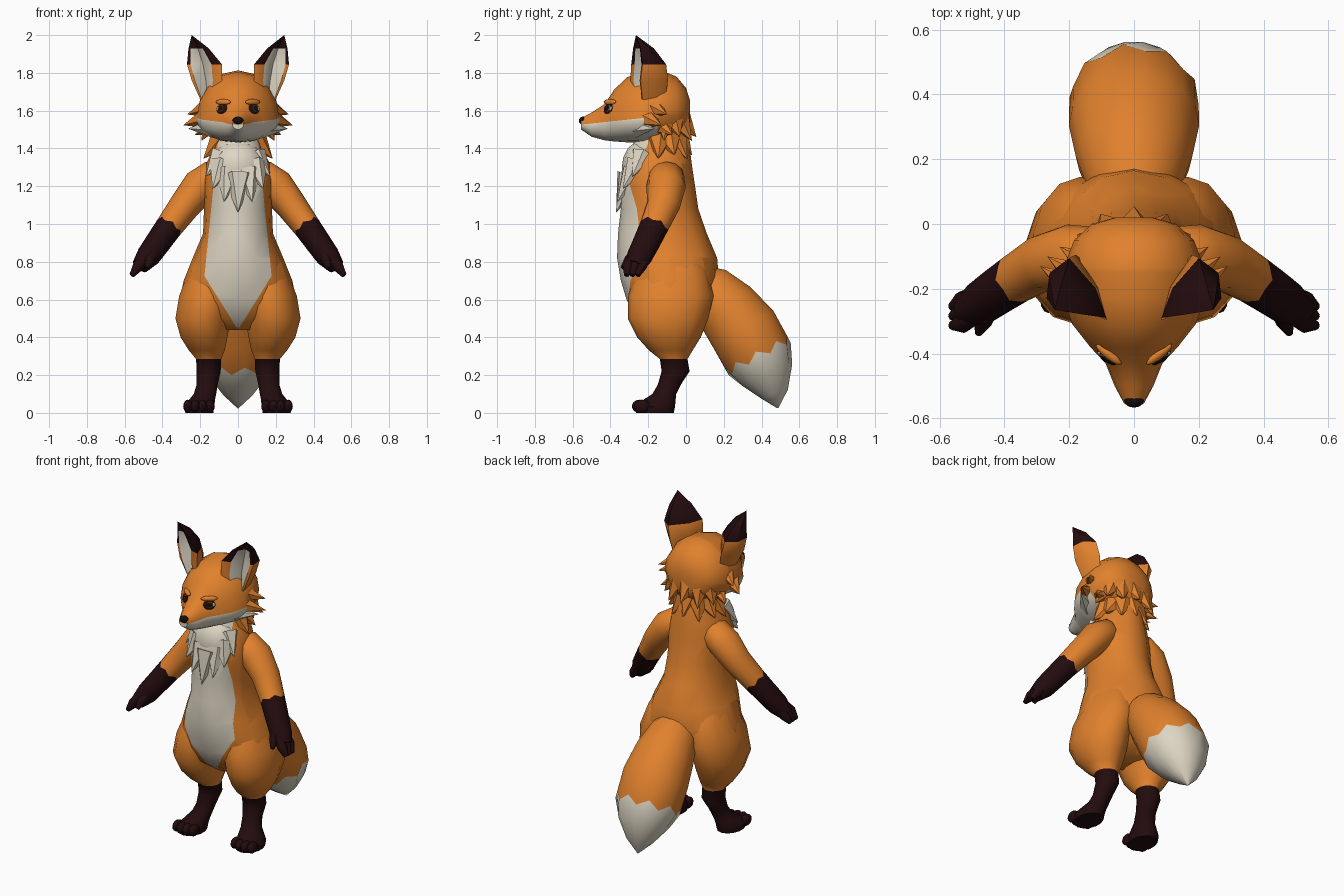
import bpy, bmesh
from math import sin, cos, pi, radians
from mathutils import Vector, Matrix
from mathutils.bvhtree import BVHTree

if "Cube" in bpy.data.objects:
    bpy.data.objects.remove(bpy.data.objects["Cube"])


def material(name, rgb):
    m = bpy.data.materials.new(name)
    m.use_nodes = True
    col = (*rgb, 1)
    m.diffuse_color = col
    bsdf = m.node_tree.nodes["Principled BSDF"]
    bsdf.inputs["Base Color"].default_value = col
    bsdf.inputs["Roughness"].default_value = 0.9
    return m


ORANGE = material("orange fur", (0.75, 0.22, 0.026))
CREAM = material("cream fur", (0.73, 0.67, 0.55))
DARK = material("dark brown fur", (0.017, 0.0035, 0.0042))
AMBER = material("amber iris", (0.22, 0.09, 0.025))
BLACK = material("black nose", (0.006, 0.004, 0.004))
SIDES = ((1, "left"), (-1, "right"))


def finish(name, bm, mats, angle=0.8):
    bmesh.ops.recalc_face_normals(bm, faces=bm.faces[:])
    me = bpy.data.meshes.new(name)
    for m in mats:
        me.materials.append(m)
    bm.to_mesh(me)
    bm.free()
    for p in me.polygons:
        p.use_smooth = True
    me.set_sharp_from_angle(angle=angle)
    ob = bpy.data.objects.new(name, me)
    bpy.context.scene.collection.objects.link(ob)
    return ob


def loft(name, rings, mats, rule=lambda c, row, col: 0, cuts=()):
    """Skin closed rings; rule picks the colour from centre, row and column."""
    bm = bmesh.new()
    rows = [[bm.verts.new(p) for p in ring] for ring in rings]
    n = len(rows[0])
    for r in range(len(rows) - 1):
        for c in range(n):
            d = (c + 1) % n
            f = bm.faces.new((rows[r][c], rows[r][d], rows[r + 1][d], rows[r + 1][c]))
            f.material_index = r * 64 + c
    bm.faces.new(rows[0]).material_index = 63
    bm.faces.new(rows[-1]).material_index = (len(rows) - 2) * 64 + 63
    bmesh.ops.remove_doubles(bm, verts=bm.verts[:], dist=0.0001)
    for co, no in cuts:
        bmesh.ops.bisect_plane(bm, geom=bm.verts[:] + bm.edges[:] + bm.faces[:],
                               plane_co=co, plane_no=no)
    for f in bm.faces:
        row, col = divmod(f.material_index, 64)
        f.material_index = rule(f.calc_center_median(), row, col)
    return finish(name, bm, mats)


def level_ring(z, x, y, rx, ry, n=16):
    return [(x + rx * sin(2 * pi * i / n), y - ry * cos(2 * pi * i / n), z) for i in range(n)]


def tube_rings(points, radii, ref, n=10, zig_row=None, zig=0.0, wide=1.0):
    pts = [Vector(p) for p in points]
    rings = []
    for k, (p, r) in enumerate(zip(pts, radii)):
        t = (pts[min(k + 1, len(pts) - 1)] - pts[max(k - 1, 0)]).normalized()
        a = (Vector(ref) - t * t.dot(Vector(ref))).normalized()
        b = t.cross(a)
        ring = []
        for i in range(n):
            w = 2 * pi * i / n
            shift = t * (zig if i % 2 else -zig) if k == zig_row else Vector()
            ring.append(p + a * cos(w) * r * wide + b * sin(w) * r + shift)
        rings.append(ring)
    return rings


def blob(name, loc, scale, mat, rot=None):
    bm = bmesh.new()
    m = Matrix.LocRotScale(Vector(loc), rot, Vector(scale))
    bmesh.ops.create_uvsphere(bm, u_segments=12, v_segments=8, radius=1, matrix=m)
    return finish(name, bm, [mat])


def fur(name, tufts, mat, mirror=True):
    """Pointed tufts given as base, tip, base radius."""
    bm = bmesh.new()
    for s in (1, -1) if mirror else (1,):
        for base, tip, r in tufts:
            b, t = (Vector((s * p[0], p[1], p[2])) for p in (base, tip))
            ring = [bm.verts.new(v) for v in tube_rings([b, t], [r, r], (0.3, 0.9, 0.2), 6)[0]]
            top = bm.verts.new(t)
            bm.faces.new(ring)
            for i in range(6):
                bm.faces.new((ring[i], ring[(i + 1) % 6], top))
    return finish(name, bm, [mat])


# Torso with the cream belly cut in
torso = [(1.50, -.13, .10, .12), (1.40, -.135, .13, .155), (1.32, -.15, .168, .18),
         (1.22, -.155, .185, .20), (1.08, -.14, .18, .205), (.95, -.125, .185, .235),
         (.82, -.10, .24, .265), (.70, -.085, .288, .26), (.60, -.08, .308, .235),
         (.50, -.085, .25, .18), (.44, -.085, .12, .10)]
cuts = [((0, -.2, 0), (0, 1, 0))]
for s, _ in SIDES:
    cuts += [((s * .165, 0, .85), (s, 0, .1)), ((0, 0, .44), (-1.6 * s, 0, 1))]
loft("torso", [level_ring(z, 0, y, rx, ry) for z, y, rx, ry in torso], [ORANGE, CREAM],
     lambda c, r, k: int(c.y < -.2 and abs(c.x) < .165 - .1 * (c.z - .85)
                         and c.z > .44 + 1.6 * abs(c.x)), cuts)

# Chest ruff
blob("chest_ruff", (0, -.235, 1.30), (.145, .105, .14), CREAM)
fur("chest_tufts", [((.05, -.275, 1.27), (.075, -.365, 1.115), .075),
                    ((.085, -.255, 1.31), (.135, -.335, 1.185), .075),
                    ((.09, -.23, 1.36), (.172, -.285, 1.25), .065)], CREAM)
fur("chest_point", [((0, -.29, 1.25), (0, -.37, 1.06), .085)], CREAM, False)

# Legs, feet and toes
leg = [(.88, .13, -.075, .06, .10), (.76, .145, -.075, .115, .185), (.62, .165, -.08, .15, .226),
       (.50, .185, -.095, .15, .213), (.40, .18, -.09, .127, .168), (.33, .165, -.08, .097, .115),
       (.285, .155, -.065, .068, .073), (.22, .156, -.055, .066, .074), (.15, .163, -.088, .057, .061),
       (.10, .175, -.115, .061, .063), (.07, .19, -.14, .07, .085), (.035, .205, -.165, .082, .107),
       (0, .205, -.165, .076, .10)]
for s, side in SIDES:
    loft(side + "_leg", [level_ring(z, s * x, y, rx, ry, 14) for z, x, y, rx, ry in leg],
         [ORANGE, DARK], lambda c, r, k: int(r >= 6))
    for i in range(4):
        blob(f"{side}_toe_{i + 1}", (s * (.148 + .039 * i), -.25 + .012 * abs(i - 1.5), .035),
             (.025, .043, .035), DARK)

# Arms, fingers and thumbs
arm = [(.06, -.12, 1.25), (.14, -.105, 1.245), (.20, -.105, 1.20), (.28, -.12, 1.10),
       (.365, -.17, .985), (.425, -.21, .90), (.475, -.245, .83), (.52, -.27, .775)]
for s, side in SIDES:
    flip = lambda pts: [(s * x, y, z) for x, y, z in pts]
    loft(side + "_arm", tube_rings(flip(arm), (.06, .09, .096, .083, .072, .068, .064, .045),
                                   (0, 1, 0), 12, 4, .008, 1.08), [ORANGE, DARK],
         lambda c, r, k: int(r >= 4))
    for i, dy in enumerate((-.036, 0, .036)):
        path = [(.475, -.245 + dy * .7, .835), (.53, -.272 + dy, .775), (.562, -.285 + dy * .8, .728)]
        loft(f"{side}_finger_{i + 1}", tube_rings(flip(path), (.03, .03, .014), (0, 1, 0), 8), [DARK])
    thumb = [(.445, -.245, .87), (.468, -.305, .805), (.48, -.337, .765)]
    loft(side + "_thumb", tube_rings(flip(thumb), (.036, .028, .012), (0, 0, 1), 8), [DARK])

# Tail with a zigzag cream tip
tail = [(0, .03, .72), (0, .12, .655), (0, .21, .56), (0, .305, .44), (0, .38, .305),
        (0, .43, .20), (0, .468, .10), (0, .487, .025)]
loft("tail", tube_rings(tail, (.08, .138, .17, .19, .188, .146, .076, .003), (1, 0, 0),
                        18, 4, .022, 1.06), [ORANGE, CREAM], lambda c, r, k: int(r >= 4))


# Head: rings from the muzzle back to the skull
def head_ring(y, w, top, mid, low, n=16):
    ring = []
    for i in range(n):
        sn = sin(2 * pi * i / n)
        ring.append((w * cos(2 * pi * i / n), y, mid + sn * (top - mid if sn > 0 else mid - low)))
    return ring


skull = [(-.555, .03, 1.56, 1.53, 1.50), (-.50, .06, 1.59, 1.52, 1.462), (-.43, .088, 1.635, 1.53, 1.443),
         (-.38, .135, 1.712, 1.54, 1.437), (-.31, .19, 1.778, 1.545, 1.432), (-.23, .22, 1.805, 1.55, 1.43),
         (-.13, .215, 1.813, 1.58, 1.44), (-.05, .185, 1.78, 1.60, 1.45), (.0, .13, 1.72, 1.60, 1.47),
         (.02, .06, 1.66, 1.59, 1.52)]
slope = 0.105
head = loft("head", [head_ring(*r) for r in skull], [ORANGE, CREAM],
            lambda c, r, k: int(c.y < -.15 and c.z < 1.527 + slope * (c.y + .55)),
            [((0, -.55, 1.527), (0, -slope, 1)), ((0, -.15, 0), (0, 1, 0))])
blob("nose", (0, -.545, 1.547), (.031, .022, .022), BLACK)

# Eyes and brows seated on the face surface
tree = BVHTree.FromPolygons([v.co for v in head.data.vertices],
                            [p.vertices[:] for p in head.data.polygons])
for s, side in SIDES:
    hit, n, _, _ = tree.ray_cast(Vector((s * .084, -2, 1.61)), Vector((0, 1, 0)))
    rot = n.to_track_quat('Z', 'Y')
    out = rot @ Vector((s, 0, 0))
    up = rot @ Vector((0, 1, 0))
    blob(side + "_eye", hit + n * .002, (.036, .029, .008), DARK, rot)
    blob(side + "_eye_white", hit + n * .005 + out * .024, (.008, .012, .004), CREAM, rot)
    blob(side + "_iris", hit + n * .008 + out * .004, (.017, .019, .004), AMBER, rot)
    blob(side + "_pupil", hit + n * .011 + out * .003, (.014, .016, .003), BLACK, rot)
    blob(side + "_brow", hit + n * .002 + up * .037, (.05, .016, .014), ORANGE, rot)

# Cheek, nape and neck fur
fur("cheek_tufts", [((.14, -.23, 1.57), (.29, -.13, 1.523), .07),
                    ((.15, -.18, 1.62), (.268, -.10, 1.58), .06),
                    ((.12, -.14, 1.53), (.23, -.07, 1.47), .06)], ORANGE)
fur("cheek_tufts_cream", [((.13, -.26, 1.51), (.265, -.165, 1.505), .055)], CREAM)
nape, neck = [], []
for i in range(7):
    a = radians(-96 + 32 * i)
    drop = .02 * (i % 2)
    nape.append(((.12 * sin(a), -.10 + .06 * cos(a), 1.57),
                 (.195 * sin(a), -.10 + .155 * cos(a), 1.44 + drop), .075))
    neck.append(((.09 * sin(a), -.13 + .09 * cos(a), 1.45),
                 (.185 * sin(a), -.13 + .162 * cos(a), 1.345 + drop), .07))
fur("nape_tufts", nape, ORANGE, False)
fur("neck_tufts", neck, ORANGE, False)


# Cupped ears: inner corner, outer corner and back point at each height
def ear_ring(s, z, inner, outer, back):
    a, b, c = (Vector((s * p[0], p[1], z)) for p in (inner, outer, back))
    mid = (a + b) / 2
    bulge = lambda p: p.lerp(c, .55) + (p - mid) * .32
    return [a, bulge(a), c, bulge(b), b, b.lerp(a, .1), mid.lerp(c, .35), a.lerp(b, .3)]


ear = [(1.66, (.12, -.27), (.20, -.23), (.16, -.11)), (1.76, (.085, -.295), (.245, -.24), (.18, -.095)),
       (1.845, (.085, -.29), (.27, -.23), (.20, -.105)), (1.93, (.155, -.28), (.262, -.24), (.22, -.17)),
       (2.0, (.245, -.265), (.245, -.265), (.245, -.265))]
for s, side in SIDES:
    loft(side + "_ear", [ear_ring(s, *lv) for lv in ear], [ORANGE, DARK, CREAM],
         lambda c, r, k: 2 if k in (5, 6) and r < 3 else int(r >= 2))
